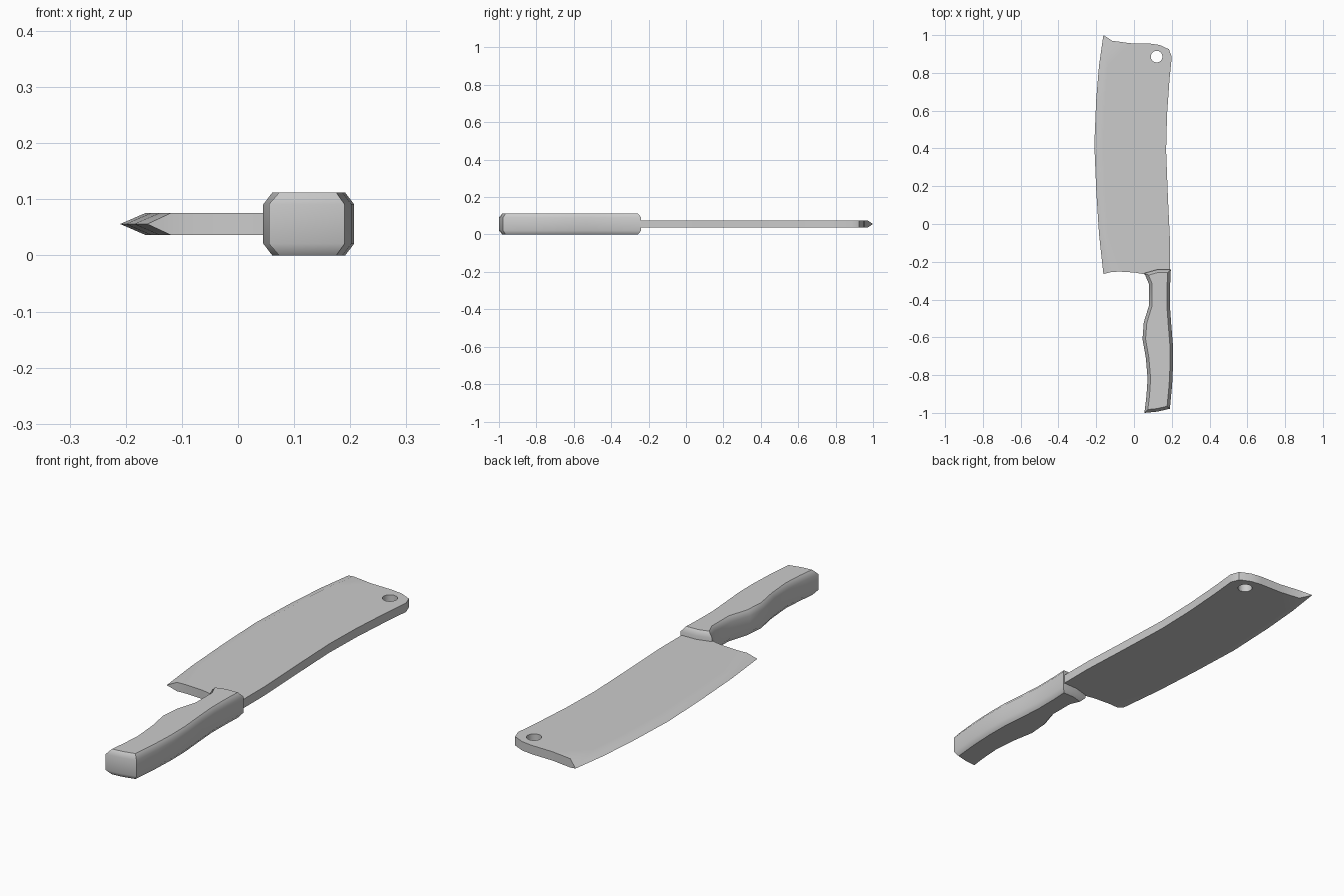
import bpy, bmesh, math
from mathutils import Vector

cube = bpy.data.objects.get("Cube")
if cube:
    bpy.data.objects.remove(cube, do_unlink=True)

steel = bpy.data.materials.new("plain_grey")
steel.use_nodes = True
GREY = (0.6, 0.6, 0.6, 1)
steel.diffuse_color = GREY
steel.node_tree.nodes["Principled BSDF"].inputs["Base Color"].default_value = GREY

MID = 0.056      # height of the cutting edge


def finish(bm, name, angle):
    """Turn the bmesh into a smooth object with sharp corners."""
    bmesh.ops.recalc_face_normals(bm, faces=bm.faces)
    mesh = bpy.data.meshes.new(name)
    bm.to_mesh(mesh)
    bm.free()
    mesh.materials.append(steel)
    obj = bpy.data.objects.new(name, mesh)
    bpy.context.collection.objects.link(obj)
    bpy.ops.object.select_all(action='DESELECT')
    obj.select_set(True)
    bpy.context.view_layer.objects.active = obj
    bpy.ops.object.shade_smooth_by_angle(angle=math.radians(angle))
    mod = obj.modifiers.new("weighted_normals", 'WEIGHTED_NORMAL')
    mod.keep_sharp = True
    mod.weight = 100


def ring(bm, points, z):
    return [bm.verts.new((x, y, z)) for x, y in points]


def bridge(bm, a, b, closed=True):
    for i in range(len(a) if closed else len(a) - 1):
        j = (i + 1) % len(a)
        bm.faces.new((a[i], a[j], b[j], b[i]))


def inset(points, d):
    """Move a counter-clockwise outline inward by d."""
    out = []
    for i, p in enumerate(points):
        p = Vector(p)
        e1 = (p - Vector(points[i - 1])).normalized()
        e2 = (Vector(points[(i + 1) % len(points)]) - p).normalized()
        n1, n2 = Vector((-e1.y, e1.x)), Vector((-e2.y, e2.x))
        out.append(p + (n1 + n2) * d / (1 + n1.dot(n2)))
    return out


# Blade: spine and ends, then the cutting line, tapering to a sharp edge
spine = [(-0.075, -0.252), (0.005, -0.257), (0.063, -0.268), (0.19, -0.25),
         (0.19, -0.08), (0.18, 0.13), (0.17, 0.39), (0.175, 0.58),
         (0.188, 0.765), (0.2, 0.885), (0.185, 0.925), (0.135, 0.948),
         (0.085, 0.955), (-0.02, 0.957)]
edge = [(-0.162, 1.0), (-0.185, 0.84), (-0.2, 0.66), (-0.21, 0.42),
        (-0.2, 0.18), (-0.185, -0.055), (-0.162, -0.265)]
taper = [(x + 0.045, y) for x, y in edge]
taper[0], taper[-1] = (-0.115, 0.97), (-0.12, -0.254)
hole = [(0.12 + 0.031 * math.cos(k * math.tau / 16),
         0.886 + 0.031 * math.sin(k * math.tau / 16)) for k in range(16)]

bm = bmesh.new()
sides = []
for z in (MID - 0.0195, MID + 0.0195):
    outer, inner = ring(bm, spine + taper, z), ring(bm, hole, z)
    rims = [bm.edges.new((r[i - 1], r[i])) for r in (outer, inner) for i in range(len(r))]
    bmesh.ops.triangle_fill(bm, edges=rims, use_beauty=True)
    sides.append((outer, inner))
(low, low_hole), (high, high_hole) = sides
n = len(spine)
bridge(bm, low_hole, high_hole)
bridge(bm, low[n - len(spine):n + 1], high[:n + 1], closed=False)
bm.faces.new((low[-1], low[0], high[0], high[-1]))
tip = ring(bm, edge, MID)
for side in (low, high):
    bridge(bm, tip, side[n:], closed=False)
for k, i in ((0, n), (-1, -1)):
    bm.faces.new((tip[k], low[i], high[i]))
finish(bm, "blade", 30)

# Handle: curved outline with upright sides and chamfered rims
grip = [(0.055, -1.0), (0.125, -0.993), (0.19, -0.978), (0.202, -0.85),
        (0.207, -0.74), (0.206, -0.64), (0.197, -0.53), (0.19, -0.43),
        (0.191, -0.33), (0.195, -0.24), (0.12, -0.242), (0.055, -0.26),
        (0.08, -0.32), (0.08, -0.43), (0.052, -0.52), (0.045, -0.61),
        (0.063, -0.71), (0.072, -0.82), (0.066, -0.91)]
bm = bmesh.new()
small = inset(grip, 0.016)
rings = [ring(bm, pts, z) for pts, z in
         ((small, 0), (grip, 0.021), (grip, 0.091), (small, 0.112))]
for a, b in zip(rings, rings[1:]):
    bridge(bm, a, b)
for cap in (rings[0], rings[-1]):
    bm.faces.new(cap)
finish(bm, "handle", 40)
